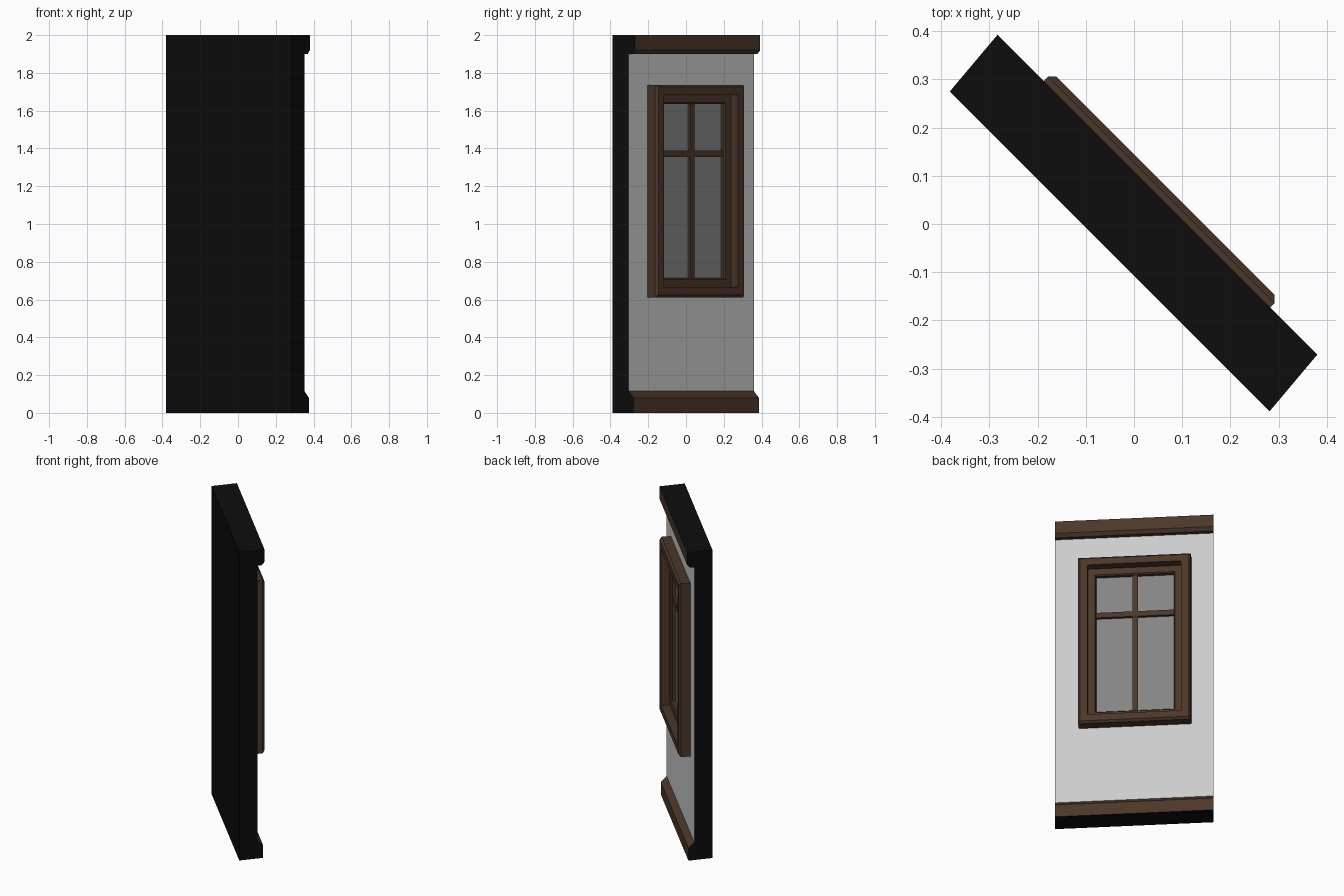
import bpy, bmesh, math

if "Cube" in bpy.data.objects:
    bpy.data.objects.remove(bpy.data.objects["Cube"])

TURN = math.radians(-45)      # whole panel is turned about z; local x = along wall, y = outwards
UC, ZC = -0.01, 1.1745        # window centre
HW, HH = 0.332, 0.5625        # window half sizes


def material(name, rgb):
    m = bpy.data.materials.new(name)
    m.diffuse_color = (*rgb, 1)
    m.use_nodes = True
    m.node_tree.nodes["Principled BSDF"].inputs["Base Color"].default_value = m.diffuse_color
    return m


BLACK = material("black", (0.004, 0.004, 0.004))
BROWN = material("brown_wood", (0.07, 0.038, 0.024))
PLASTER = material("plaster", (0.8, 0.8, 0.8))
GLASS = material("grey_glass", (0.23, 0.23, 0.23))


def finish(bm, name, mats):
    bmesh.ops.recalc_face_normals(bm, faces=bm.faces)
    me = bpy.data.meshes.new(name)
    bm.to_mesh(me)
    bm.free()
    for m in mats:
        me.materials.append(m)
    ob = bpy.data.objects.new(name, me)
    ob.rotation_euler.z = TURN
    bpy.context.collection.objects.link(ob)
    return ob


def box(name, x, y, z, mat):
    bm = bmesh.new()
    bmesh.ops.create_cube(bm, size=1)
    for v in bm.verts:
        for i, (a, b) in enumerate((x, y, z)):
            v.co[i] = a if v.co[i] < 0 else b
    return finish(bm, name, [mat])


def ring(name, profile, mat):
    """Mitred rectangular frame from a closed (inset, depth) profile."""
    bm = bmesh.new()
    loops = []
    for sx, sz in ((-1, -1), (1, -1), (1, 1), (-1, 1)):
        loops.append([bm.verts.new((UC + sx * (HW - d), n, ZC + sz * (HH - d)))
                      for d, n in profile])
    k = len(profile)
    for i in range(4):
        a, b = loops[i], loops[(i + 1) % 4]
        for j in range(k):
            bm.faces.new((a[j], a[(j + 1) % k], b[(j + 1) % k], b[j]))
    return finish(bm, name, [mat])


# Wall with top and base mouldings: one section extruded between slightly skewed ends
section = [(-0.0757, 0), (0.0695, 0), (0.0695, 0.08), (0.034, 0.115), (0.034, 1.9),
           (0.06, 1.9), (0.0775, 1.92), (0.0775, 2), (-0.0757, 2)]
side_mats = [0, 1, 1, 2, 1, 1, 1, 0, 0]
bm = bmesh.new()
ends = [[bm.verts.new((-0.002 - 0.086 * n + s * 0.4687, n, z)) for n, z in section]
        for s in (-1, 1)]
for e in ends:
    bm.faces.new(e)
for i, m in enumerate(side_mats):
    j = (i + 1) % len(section)
    bm.faces.new((ends[0][i], ends[0][j], ends[1][j], ends[1][i])).material_index = m
wall = finish(bm, "wall_panel", [BLACK, BROWN, PLASTER])

# Window recess
cut = box("recess_cutter", (UC - 0.27, UC + 0.27), (0.018, 0.2),
          (ZC - 0.50, ZC + 0.50), PLASTER)
cut.hide_render = True
cut.hide_viewport = True
mod = wall.modifiers.new("recess", "BOOLEAN")
mod.operation = 'DIFFERENCE'
mod.solver = 'EXACT'
mod.object = cut

# Casing and sash
ring("window_casing", [(0, 0.03), (0, 0.09), (0.012, 0.1025), (0.055, 0.1025), (0.055, 0.03)], BROWN)
ring("window_sash", [(0.055, 0.022), (0.055, 0.05), (0.095, 0.05), (0.102, 0.042), (0.102, 0.022)], BROWN)

# Glass and glazing bars
box("glass", (UC - 0.25, UC + 0.25), (0.016, 0.021), (ZC - 0.48, ZC + 0.48), GLASS)
box("vertical_bar", (UC - 0.016, UC + 0.016), (0.02, 0.038), (ZC - 0.462, ZC + 0.462), BROWN)
box("horizontal_bar", (UC - 0.232, UC + 0.232), (0.02, 0.0385), (1.356, 1.39), BROWN)
